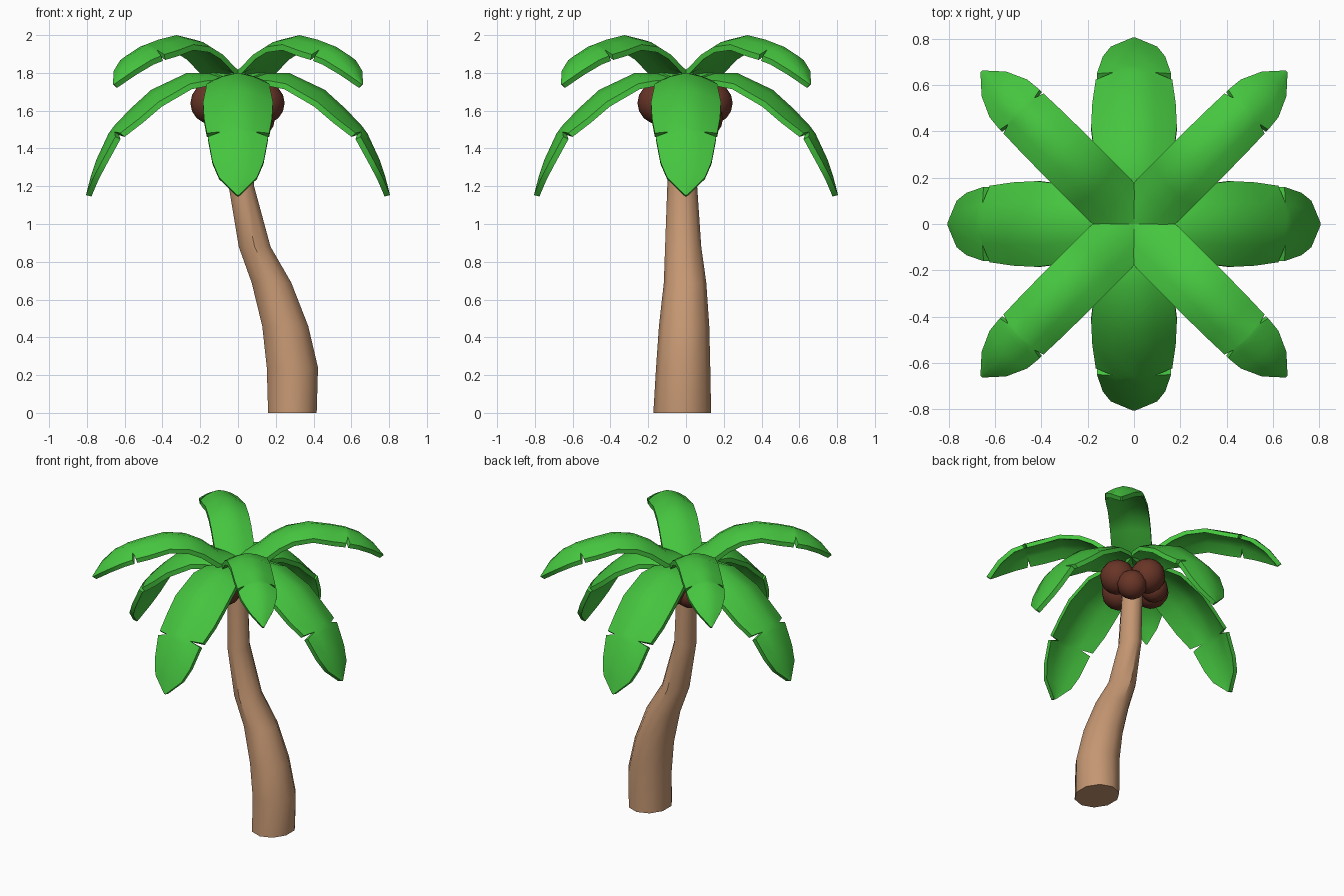
import bpy, bmesh, math
from mathutils import Vector, Matrix

cube = bpy.data.objects.get("Cube")
if cube:
    bpy.data.objects.remove(cube)


def material(name, color):
    m = bpy.data.materials.new(name)
    m.use_nodes = True
    m.diffuse_color = (*color, 1)
    m.node_tree.nodes["Principled BSDF"].inputs["Base Color"].default_value = (*color, 1)
    return m


LEAF = material("leaf_green", (0.06, 0.56, 0.05))
BARK = material("bark_tan", (0.56, 0.31, 0.17))
SHELL = material("coconut_brown", (0.14, 0.035, 0.02))


def finish(bm, name, mat, angle):
    bmesh.ops.recalc_face_normals(bm, faces=bm.faces)
    mesh = bpy.data.meshes.new(name)
    bm.to_mesh(mesh)
    bm.free()
    mesh.materials.append(mat)
    obj = bpy.data.objects.new(name, mesh)
    bpy.context.collection.objects.link(obj)
    bpy.ops.object.select_all(action="DESELECT")
    obj.select_set(True)
    bpy.context.view_layer.objects.active = obj
    bpy.ops.object.shade_smooth_by_angle(angle=math.radians(angle))
    return obj


def bridge(bm, rows, closed=False):
    for a, b in zip(rows, rows[1:]):
        n = len(a)
        for i in range(n if closed else n - 1):
            j = (i + 1) % n
            bm.faces.new((a[i], a[j], b[j], b[i]))


# Frond: arched strip along a crest line, with a thin notch on both edges.
# Each station is (radius, crest height, half width, edge drop).
def frond(name, stations, turn, thick=0.03):
    bm = bmesh.new()
    layers = ([], [])
    spin = Matrix.Rotation(math.radians(turn), 3, "Z")
    for i, (r, z, half, drop) in enumerate(stations):
        before, after = stations[max(i - 1, 0)], stations[min(i + 1, len(stations) - 1)]
        along = Vector((after[0] - before[0], 0, after[1] - before[1])).normalized()
        down = Vector((along.z, 0, -along.x))
        for k, layer in enumerate(layers):
            row = []
            for t in (-1, -0.5, 0, 0.5, 1):
                p = Vector((r, t * half, z)) + down * (drop * abs(t) ** 1.6 + k * thick)
                row.append(bm.verts.new(spin @ p))
            layer.append(row)
    top, under = layers
    bridge(bm, top)
    bridge(bm, under)
    # Rim between the upper and lower skins
    for side in (0, -1):
        bridge(bm, [[row[side] for row in top], [row[side] for row in under]])
    for end in (0, -1):
        bridge(bm, [top[end], under[end]])
    finish(bm, name, LEAF, 35)


LOW = [(0, 1.77, 0.1, 0.03), (0.15, 1.8, 0.14, 0.04), (0.27, 1.8, 0.165, 0.06),
       (0.46, 1.71, 0.185, 0.075), (0.57, 1.61, 0.18, 0.07), (0.66, 1.515, 0.165, 0.05),
       (0.67, 1.5, 0.09, 0.02), (0.685, 1.48, 0.16, 0.04), (0.75, 1.34, 0.135, 0.03),
       (0.78, 1.25, 0.1, 0.015), (0.805, 1.153, 0.005, 0)]
HIGH = [(0, 1.8, 0.11, 0.02), (0.127, 1.85, 0.127, 0.03), (0.22, 1.925, 0.128, 0.035),
        (0.32, 1.975, 0.128, 0.04), (0.46, 2.0, 0.127, 0.05), (0.6, 1.975, 0.125, 0.06),
        (0.69, 1.95, 0.122, 0.055), (0.7, 1.945, 0.08, 0.025), (0.72, 1.935, 0.122, 0.05),
        (0.79, 1.9, 0.115, 0.04), (0.87, 1.825, 0.075, 0.02), (0.932, 1.74, 0.005, 0)]

for n in range(4):
    frond(f"low_frond_{n + 1}", LOW, 90 * n)
    frond(f"high_frond_{n + 1}", HIGH, 90 * n + 45)

# Trunk: oval rings following a leaning bend (height, x, y, half x, half y)
RINGS = [(0, 0.288, -0.02, 0.13, 0.147), (0.24, 0.288, -0.015, 0.137, 0.138),
         (0.46, 0.25, -0.01, 0.123, 0.128), (0.69, 0.177, -0.005, 0.106, 0.108),
         (0.88, 0.088, -0.015, 0.085, 0.092), (1.2, 0.018, -0.02, 0.068, 0.076),
         (1.7, 0, -0.01, 0.06, 0.065)]
bm = bmesh.new()
rings = []
for z, x, y, hx, hy in RINGS:
    angles = [math.tau * (i + 0.5) / 10 for i in range(10)]
    rings.append([bm.verts.new((x + hx * 1.04 * math.cos(a), y + hy * 1.04 * math.sin(a), z))
                  for a in angles])
bridge(bm, rings, closed=True)
bm.faces.new(rings[0])
bm.faces.new(rings[-1])
finish(bm, "trunk", BARK, 40)

# Coconuts clustered round the top of the trunk
NUTS = [(0.135, 0, 1.64, 0.112), (-0.14, 0, 1.64, 0.112), (0, 0.135, 1.64, 0.112),
        (0, -0.145, 1.64, 0.112), (0.1, 0.1, 1.555, 0.095), (-0.09, 0.09, 1.6, 0.088)]
for n, (x, y, z, radius) in enumerate(NUTS):
    bm = bmesh.new()
    bmesh.ops.create_uvsphere(bm, u_segments=12, v_segments=8, radius=radius,
                              matrix=Matrix.Translation((x, y, z)))
    finish(bm, f"coconut_{n + 1}", SHELL, 40)
